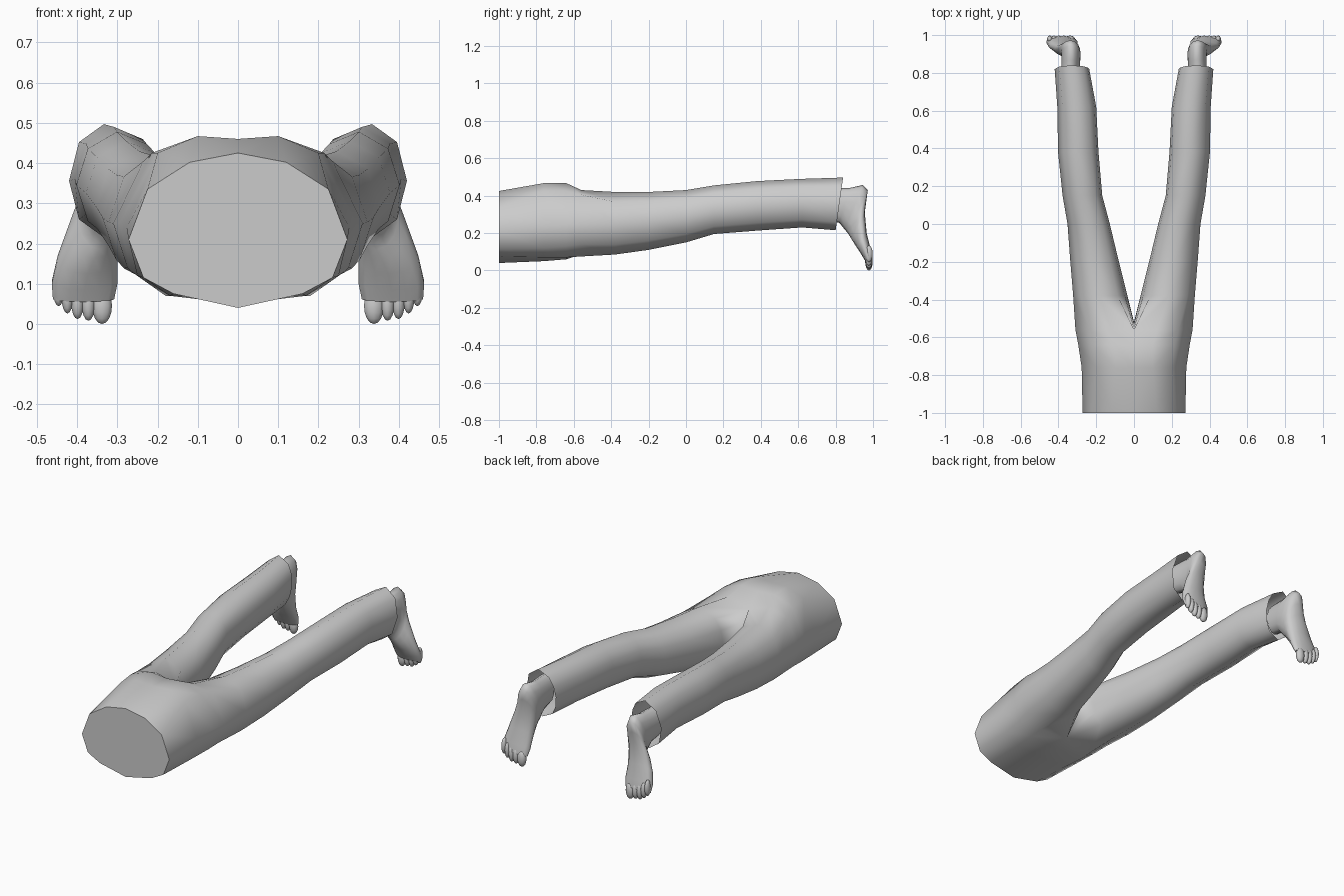
import bpy, bmesh
from math import cos, sin, radians, pi
from mathutils import Matrix

if "Cube" in bpy.data.objects:
    bpy.data.objects.remove(bpy.data.objects["Cube"])


def bridge(bm, a, b, closed=True):
    n = len(a)
    for i in range(n if closed else n - 1):
        j = (i + 1) % n
        bm.faces.new((a[i], a[j], b[j], b[i]))


def finish(bm, name, angle):
    bmesh.ops.recalc_face_normals(bm, faces=bm.faces)
    me = bpy.data.meshes.new(name)
    bm.to_mesh(me)
    bm.free()
    ob = bpy.data.objects.new(name, me)
    bpy.context.collection.objects.link(ob)
    bpy.ops.object.select_all(action='DESELECT')
    ob.select_set(True)
    bpy.context.view_layer.objects.active = ob
    bpy.ops.object.shade_smooth_by_angle(angle=radians(angle))
    m = ob.modifiers.new("mirror", 'MIRROR')
    m.use_clip = True
    m.merge_threshold = 0.0005
    return ob


# Trousers: half hip rings (top centre, round the outside, to bottom centre)
bm = bmesh.new()
hips = [
    (-1.00, [(0, .425), (.12, .402), (.225, .335), (.272, .21), (.235, .115), (.16, .075), (0, .04)]),
    (-0.76, [(0, .46), (.10, .467), (.20, .425), (.277, .24), (.25, .12), (.17, .07), (0, .05)]),
    (-0.64, [(0, .458), (.10, .467), (.215, .425), (.295, .25), (.265, .13), (.18, .07), (0, .06)]),
    (-0.56, [(0, .39), (.12, .43), (.235, .405), (.31, .25), (.275, .14), (.18, .075), (0, .085)]),
]
rings = [[bm.verts.new((x, y, z)) for x, z in pts] for y, pts in hips]
for a, b in zip(rings, rings[1:]):
    bridge(bm, a, b, closed=False)
bm.faces.new(rings[0])  # flat waist cap

# Crotch seam closes the last hip ring into the first leg ring
seam = [bm.verts.new((0, y, z)) for y, z in [(-.52, .15), (-.53, .24), (-.55, .33)]]
prev = rings[-1] + seam

# Leg rings: y, inner x, outer x, low z, high z
angles = [130, 87, 43, 0, -43, -87, -130, -155, 180, 155]
legs = [
    (-.38, .035, .322, .085, .42), (-.20, .08, .337, .11, .42),
    (0, .128, .352, .15, .43), (.15, .168, .378, .195, .455),
    (.38, .188, .402, .213, .478), (.62, .20, .406, .23, .49),
    (.82, .237, .42, .215, .497),
]
for y, x0, x1, z0, z1 in legs:
    ring = []
    for d in angles:
        c, s = cos(radians(d)), sin(radians(d))
        tilt = .02 * s if y > .8 else 0
        ring.append(bm.verts.new(((x0 + x1) / 2 + c * (x1 - x0) / 2, y + tilt,
                                  (z0 + z1) / 2 + s * (z1 - z0) / 2)))
    bridge(bm, prev, ring)
    prev = ring
finish(bm, "trousers", 60)

# Feet: rings between a heel/sole point and an instep point (y, z), with x range
bm = bmesh.new()
sections = [
    ((.76, .44), (.76, .27), .29, .39), ((.87, .44), (.82, .255), .285, .385),
    ((.945, .457), (.848, .22), .282, .385), ((.972, .43), (.865, .20), .285, .39),
    ((.964, .37), (.875, .185), .288, .40), ((.956, .31), (.888, .162), .293, .42),
    ((.966, .20), (.912, .125), .298, .45), ((.986, .12), (.938, .085), .298, .465),
    ((.993, .07), (.956, .055), .306, .462),
]
N = 14
prev = None
for (by, bz), (fy, fz), x0, x1 in sections:
    ring = []
    for i in range(N):
        a = 2 * pi * i / N
        t = .5 + .5 * cos(a)
        ring.append(bm.verts.new(((x0 + x1) / 2 + sin(a) * (x1 - x0) / 2,
                                  fy + (by - fy) * t, fz + (bz - fz) * t)))
    if prev:
        bridge(bm, prev, ring)
    prev = ring
bm.faces.new(prev)

# Toes, big toe on the inside
for x, tip, r in [(.338, 0, .026), (.372, .008, .018), (.399, .012, .017),
                  (.424, .026, .016), (.446, .044, .015)]:
    bmesh.ops.create_uvsphere(
        bm, u_segments=10, v_segments=8, radius=1,
        matrix=Matrix.Translation((x, .978, tip + .045)) @ Matrix.Diagonal((r, .02, .045, 1)))
finish(bm, "feet", 70)
